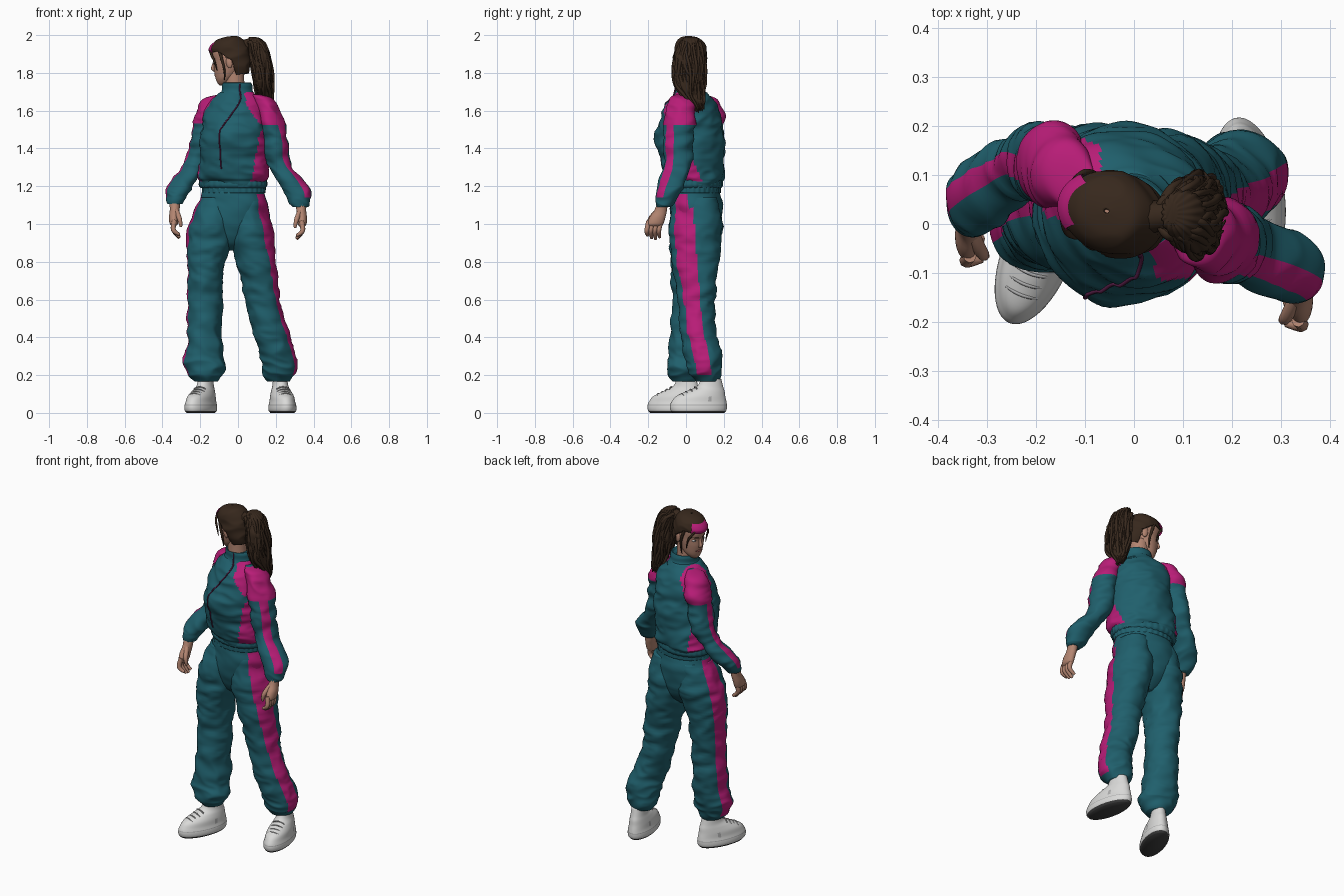
import bpy, bmesh, math, random
from mathutils import Vector, Matrix, noise

random.seed(4)
PALETTE = [("teal fabric", (.014, .115, .15)), ("magenta fabric", (.48, .012, .185)),
           ("skin", (.45, .235, .165)), ("dark brown hair", (.038, .021, .012)),
           ("white shoe", (.70, .70, .69)), ("dark sole", (.05, .05, .05)),
           ("grey trim", (.42, .42, .42)), ("zip purple", (.09, .012, .06)),
           ("lips", (.32, .10, .09))]
MATS = []
for label, c in PALETTE:
    m = bpy.data.materials.new(label)
    m.diffuse_color = (*c, 1)
    MATS.append(m)
TEAL, PINK, SKIN, HAIR, WHITE, SOLE, GREY, ZIP, LIPS = range(9)


def smooth(rings, sub):
    """Catmull-Rom interpolation of (x, y, z, rx, ry, turn) rings."""
    R = [tuple(r) + (0,) * (6 - len(r)) for r in rings]
    out = []
    for i in range(len(R) - 1):
        a, b, c, d = R[max(i - 1, 0)], R[i], R[i + 1], R[min(i + 2, len(R) - 1)]
        for k in range(sub):
            t = k / sub
            out.append([.5 * (2 * q + (r - p) * t + (2 * p - 5 * q + 4 * r - s) * t * t
                              + (3 * q - p - 3 * r + s) * t ** 3)
                        for p, q, r, s in zip(a, b, c, d)])
    return out + [list(R[-1])]


def surf(r, ang, wrinkle=0, flute=(0, 1), lift=0):
    """Point on a ring at a local angle, with cloth folds."""
    x, y, z, rx, ry, turn = r
    c, s = math.cos(ang), math.sin(ang)
    rot = Matrix.Rotation(math.radians(turn), 3, 'Z')
    p = Vector((x, y, z)) + rot @ Vector((rx * c, ry * s, 0))
    d = lift + flute[0] * math.sin(ang * flute[1])
    if wrinkle:
        q = Vector((p.x * 7 + p.z * 4, p.y * 7 - p.z * 3, p.z * 13))
        d += wrinkle * (noise.noise(q) + 1.1 * (.3 - abs(noise.noise(q * 1.4 + Vector((9, 3, 5))))))
    return p + rot @ Vector((c, s, 0)) * d


def finish(name, bm, matrix=None):
    bmesh.ops.recalc_face_normals(bm, faces=bm.faces)
    for f in bm.faces:
        f.smooth = True
    me = bpy.data.meshes.new(name)
    bm.to_mesh(me)
    bm.free()
    for m in MATS:
        me.materials.append(m)
    ob = bpy.data.objects.new(name, me)
    bpy.context.collection.objects.link(ob)
    if matrix:
        ob.matrix_world = matrix
    return ob


def loft(name, rings, mat, n=48, sub=8, rule=None, wrinkle=0, flute=(0, 1), matrix=None, caps=True):
    bm = bmesh.new()
    R = smooth(rings, sub)
    rows = [[bm.verts.new(surf(r, 2 * math.pi * j / n, wrinkle, flute)) for j in range(n)] for r in R]
    for i in range(len(rows) - 1):
        for j in range(n):
            q = [rows[i][j], rows[i][(j + 1) % n], rows[i + 1][(j + 1) % n], rows[i + 1][j]]
            p = sum((v.co for v in q), Vector()) / 4
            k = rule((j + .5) * 360 / n, p) if rule else mat
            if k >= 0:
                bm.faces.new(q).material_index = k
    if caps:
        for row in (rows[0], rows[-1]):
            bm.faces.new(row).material_index = SOLE if mat == WHITE and row is rows[0] else mat
    return finish(name, bm, matrix)


def ball(name, loc, size, mat, matrix=None):
    bm = bmesh.new()
    bmesh.ops.create_uvsphere(bm, u_segments=20, v_segments=12, radius=1)
    bmesh.ops.transform(bm, matrix=Matrix.Translation(loc) @ Matrix.Diagonal((*size, 1)), verts=bm.verts)
    for f in bm.faces:
        f.material_index = mat
    return finish(name, bm, matrix)


def tubes(name, paths, mat, matrix=None):
    """Tapered strands: each path is a list of (x, y, z, radius)."""
    cu = bpy.data.curves.new(name, 'CURVE')
    cu.dimensions, cu.bevel_depth, cu.bevel_resolution, cu.use_fill_caps = '3D', 1, 2, True
    cu.resolution_u = 6
    for path in paths:
        sp = cu.splines.new('NURBS')
        sp.points.add(len(path) - 1)
        for pt, (x, y, z, r) in zip(sp.points, path):
            pt.co, pt.radius = (x, y, z, 1), r
        sp.order_u, sp.use_endpoint_u, sp.use_smooth = 3, True, True
    cu.materials.append(MATS[mat])
    ob = bpy.data.objects.new(name, cu)
    bpy.context.collection.objects.link(ob)
    if matrix:
        ob.matrix_world = matrix


def near(a, centre, half):
    return abs((a - centre + 180) % 360 - 180) < half


# Trousers: pelvis and two baggy legs with side stripes
def left_stripe(a, p):
    return PINK if .2 < p.z < 1.16 and near(a, -5 - 28 * (p.z - .25) / .85, 27) else TEAL


def right_stripe(a, p):
    return PINK if .2 < p.z < 1.16 and near(a, 175, 24) else TEAL


loft("pelvis", [(-.02, .05, 1.21, .165, .125, -15), (-.025, .05, 1.16, .167, .128, -15),
                (-.028, .055, 1.08, .187, .136, -12), (-.037, .055, .98, .175, .122, -6),
                (-.037, .055, .9, .1, .085, 0), (-.037, .055, .86, .03, .04, 0)], TEAL, wrinkle=.007,
     rule=lambda a, p: PINK if p.z < 1.16 and (near(a, -15, 15) or near(a, 187, 14)) else TEAL)
loft("right_leg", [(-.11, .06, 1.14, .085, .11), (-.14, .055, 1.0, .118, .138), (-.155, .043, .88, .112, .127),
                   (-.17, .033, .75, .099, .112), (-.175, .03, .6, .091, .098), (-.175, .02, .45, .092, .098),
                   (-.18, .005, .32, .102, .1), (-.178, -.006, .25, .11, .095), (-.17, -.01, .2, .085, .078),
                   (-.17, -.01, .165, .052, .052)], TEAL, n=72, sub=10, wrinkle=.014, rule=right_stripe)
loft("left_leg", [(.06, .05, 1.14, .08, .11), (.068, .05, 1.0, .108, .138), (.08, .05, .88, .11, .127),
                  (.105, .052, .75, .1, .117), (.132, .057, .6, .093, .1), (.167, .065, .45, .094, .094),
                  (.2, .08, .35, .096, .096), (.22, .095, .27, .1, .095), (.218, .1, .21, .082, .08),
                  (.218, .108, .165, .052, .052)], TEAL, n=72, sub=10, wrinkle=.014, rule=left_stripe)
loft("waistband", [(-.02, .05, 1.205, .166, .126, -16), (-.022, .05, 1.19, .17, .13, -16),
                   (-.022, .05, 1.165, .169, .129, -16)], TEAL, n=144, sub=4, flute=(.002, 30))

# Jacket body with raglan shoulders and side panels
CHEST = [(-.026, .05, 1.195, .178, .13, -20), (-.026, .05, 1.225, .185, .137, -20),
         (-.026, .046, 1.25, .195, .152, -21), (-.022, .035, 1.33, .187, .163, -24),
         (-.018, .017, 1.45, .178, .18, -26), (-.014, .022, 1.53, .175, .168, -26),
         (-.01, .03, 1.61, .168, .138, -26), (-.008, .03, 1.66, .135, .106, -26),
         (-.006, .025, 1.70, .088, .08, -26)]


def jacket_rule(a, p):
    side = abs((p.x + .015) * math.cos(math.radians(26)) - (p.y - .03) * math.sin(math.radians(26)))
    if p.z > 1.5:
        return PINK if side > .078 + (1.69 - p.z) * .62 else TEAL
    half = 45 - (p.z - 1.2) * 112
    return PINK if p.z > 1.225 and (near(a, -2, half) or near(a, 181, half - 3)) else TEAL


loft("jacket_body", CHEST, TEAL, n=88, sub=10, wrinkle=.014, rule=jacket_rule)
loft("jacket_hem", [(-.026, .05, 1.19, .174, .129, -20), (-.026, .05, 1.205, .185, .139, -20),
                    (-.026, .05, 1.232, .183, .137, -20)], TEAL, n=144, sub=4, flute=(.0015, 30))
loft("collar", [(-.004, .025, 1.675, .1, .094, -15), (-.004, .022, 1.705, .082, .078, -15),
                (-.006, .02, 1.735, .08, .074, -15), (-.008, .02, 1.748, .074, .069, -15),
                (-.008, .02, 1.735, .064, .06, -15)], TEAL, wrinkle=.004)
zip_path = []
for r in smooth(CHEST, 10)[26:-3]:
    off = math.radians(34) * min(1, max(0, (r[2] - 1.5) / .18))
    zip_path.append((*surf(r, off - math.pi / 2, .014, lift=.001), .004))
tubes("front_zip", [zip_path], ZIP)
tubes("collar_zip", [[(.012, -.066, 1.68, .004), (.01, -.056, 1.71, .004), (.008, -.054, 1.742, .004)]], ZIP)

# Sleeves with shoulder caps, forearm stripes and gathered cuffs
RIGHT_ARM = [(-.09, .075, 1.685, .02, .03), (-.132, .097, 1.66, .048, .06), (-.163, .115, 1.58, .06, .083),
             (-.183, .125, 1.48, .06, .078), (-.205, .13, 1.37, .06, .07), (-.25, .105, 1.28, .062, .07),
             (-.308, .062, 1.19, .066, .07), (-.328, .035, 1.14, .056, .058), (-.334, .018, 1.105, .036, .036)]
LEFT_ARM = [(.095, -.015, 1.685, .02, .035), (.132, -.025, 1.66, .05, .066), (.172, -.038, 1.57, .063, .086),
            (.2, -.04, 1.45, .064, .08), (.214, -.045, 1.33, .061, .074), (.264, -.062, 1.25, .063, .07),
            (.309, -.088, 1.18, .066, .066), (.325, -.108, 1.12, .054, .052), (.332, -.12, 1.09, .036, .036)]
for name, arm, stripe in (("right_sleeve", RIGHT_ARM, 186), ("left_sleeve", LEFT_ARM, -38)):
    loft(name, arm, TEAL, n=60, sub=10, wrinkle=.014,
         rule=lambda a, p, s=stripe: PINK if p.z > 1.53 or (p.z > 1.14 and near(a, s, 21)) else TEAL)
    x, y, z = arm[-1][:3]
    loft(name.replace("sleeve", "cuff"), [(x, y + .006, z + .025, .043, .043), (x, y, z, .038, .038)],
         TEAL, n=72, sub=3, flute=(.002, 18))


# Hands: palm, curled fingers and thumb
def hand(side, x, y, z, s):
    loft(side + "_palm", [(x, y, z + .02, .028, .028), (x, y - .01, z - .02, .026, .034),
                          (x + .004 * s, y - .026, z - .055, .026, .042), (x + .005 * s, y - .038, z - .09, .023, .043),
                          (x + .002 * s, y - .04, z - .104, .013, .034)], SKIN, n=24, sub=4)
    fingers = []
    for i in range(4):
        fy, ln = y - .04 + (i - 1.5) * .021, (.15, .165, .17, .16)[i]
        fingers.append([(x, fy, z - .075, .014), (x + .012 * s, fy - .01, z - .115, .0135),
                        (x, fy - .012, z - .14, .012), (x - .025 * s, fy - .006, z - ln, .008)])
    fingers.append([(x - .008 * s, y - .03, z - .025, .014), (x - .022 * s, y - .062, z - .055, .014),
                    (x - .03 * s, y - .072, z - .085, .012), (x - .033 * s, y - .07, z - .11, .007)])
    tubes(side + "_fingers", fingers, SKIN)


hand("right", -.335, .006, 1.095, -1)
hand("left", .335, -.125, 1.09, 1)


# Chunky trainers with dark soles, grey trim and laces
def shoe(side, x, y, turn):
    mt = Matrix.Translation((x, y, 0)) @ Matrix.Rotation(math.radians(turn), 4, 'Z')
    loft(side + "_shoe", [(0, 0, 0, .06, .138), (0, 0, .014, .07, .15), (0, 0, .036, .07, .153),
                          (0, .003, .06, .064, .147), (0, .012, .088, .06, .132), (0, .038, .115, .051, .102),
                          (0, .062, .14, .042, .07), (0, .068, .18, .037, .054)], WHITE, sub=6, matrix=mt,
         rule=lambda a, p: SOLE if p.z < .010 else GREY if .041 < p.z < .045
         or (.06 < p.z < .09 and (near(a, 20, 4) or near(a, 160, 4))) else WHITE)
    laces = [[(-.034, v, w - .012, .0035), (0, v - .012, w + .012, .0035), (.034, v, w - .012, .0035)]
             for v, w in ((-.085, .103), (-.062, .113), (-.038, .125), (-.014, .138))]
    tubes(side + "_laces", laces, GREY, mt)


shoe("right", -.197, -.06, -22)
shoe("left", .235, .066, 10)

# Head, turned to one side and tipped down
HM = (Matrix.Translation((-.042, .022, 1.872)) @ Matrix.Rotation(math.radians(-106), 4, 'Z')
      @ Matrix.Rotation(math.radians(10), 4, 'X'))
SKULL = [(0, -.06, -.128, .018, .018), (0, -.05, -.115, .036, .038), (0, -.034, -.088, .054, .06),
         (0, -.012, -.04, .066, .083), (0, 0, 0, .071, .09), (0, 0, .05, .07, .092),
         (0, .004, .09, .054, .074), (0, .004, .11, .02, .03)]
loft("head", SKULL, SKIN, matrix=HM)
loft("neck", [(-.012, .022, 1.67, .056, .056), (-.018, .022, 1.74, .052, .052), (-.02, .022, 1.82, .052, .052)],
     SKIN, n=32)
tubes("nose", [[(0, -.086, .008, .006), (0, -.098, -.02, .009), (0, -.104, -.036, .011), (0, -.09, -.044, .008)]],
      SKIN, HM)
ball("mouth", (0, -.09, -.07), (.022, .008, .008), LIPS, HM)
for side, s in (("right", -1), ("left", 1)):
    ball(side + "_ear", (s * .071, .012, -.02), (.01, .017, .03), SKIN, HM)
    ball(side + "_eye", (s * .029, -.075, -.004), (.014, .011, .007), WHITE, HM)
    ball(side + "_pupil", (s * .029, -.082, -.004), (.007, .005, .007), SOLE, HM)
    tubes(side + "_brow", [[(s * .012, -.09, .014, .003), (s * .03, -.085, .021, .004), (s * .047, -.07, .016, .002)]],
          HAIR, HM)


# Hair: swept-back cap, headband, loose locks and ponytail
def cap_rule(a, p):
    return -1 if p.z < .05 and p.y < .034 - max(0, p.z + .01) * 1.2 else HAIR


cap = loft("hair_cap", [(0, .04, -.09, .05, .055), (0, .022, -.05, .074, .083), (0, .01, 0, .084, .098),
                        (0, .004, .05, .085, .101), (0, .004, .085, .073, .09), (0, .006, .112, .044, .06),
                        (0, .006, .121, .003, .004)], HAIR, n=96, rule=cap_rule, wrinkle=.008, matrix=HM, caps=False)
cap.modifiers.new("thickness", 'SOLIDIFY').thickness = .008
loft("headband", [(0, .002, .05, .084, .105), (0, .001, .07, .083, .107), (0, .002, .088, .074, .096),
                  (0, .004, .1, .062, .082)], PINK,
     rule=lambda a, p: PINK if near(a, 270, 44) else -1, matrix=HM, caps=False)
locks = []
for s in (-1, 1):
    locks.append([(s * .035, -.088, .07, .005), (s * .062, -.082, .04, .007), (s * .07, -.064, 0, .006),
                  (s * .068, -.062, -.05, .002)])
    locks.append([(s * .07, -.03, .05, .01), (s * .08, -.022, 0, .008), (s * .072, -.018, -.06, .006),
                  (s * .066, -.03, -.105, .002)])
tubes("face_locks", locks, HAIR, HM)
TAIL = [(.078, .02, 1.99, .016, .025), (.09, .02, 1.977, .036, .044), (.112, .02, 1.92, .043, .066),
        (.126, .018, 1.84, .046, .08), (.133, .02, 1.76, .044, .076), (.143, .035, 1.69, .037, .058),
        (.152, .06, 1.64, .025, .034), (.157, .075, 1.605, .008, .01)]
loft("ponytail", TAIL, HAIR, n=80, flute=(.002, 17), wrinkle=.015)
tubes("ponytail_root", [[(.0, .012, 1.93, .04), (.04, .015, 1.945, .03), (.085, .02, 1.96, .03)]], HAIR)
strands = []
for i in range(44):
    a = 2 * math.pi * i / 44
    end = random.randint(4, 7)
    path = [(.055 + .01 * math.cos(a), .017 + .02 * math.sin(a), 1.95, .007)]
    for k in range(1, end + 1):
        p = surf(TAIL[k] + (0,), a + random.uniform(-.4, .4), lift=random.uniform(-.006, .012))
        path.append((p.x, p.y, p.z + random.uniform(-.02, .005), random.uniform(.006, .01) if k < end else .002))
    strands.append(path)
tubes("ponytail_strands", strands, HAIR)
